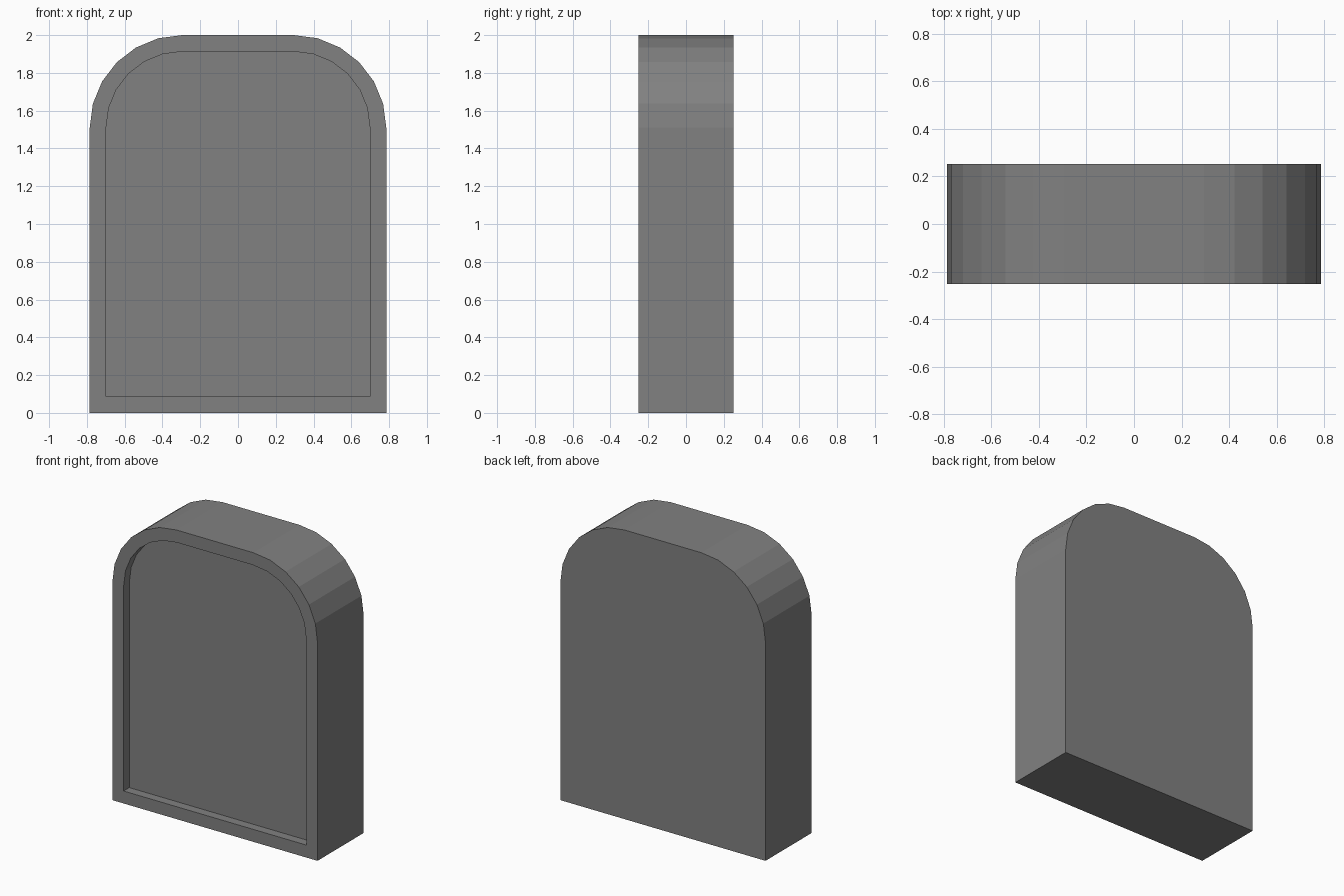
import bpy, bmesh
from math import sin, cos, radians

if "Cube" in bpy.data.objects:
    bpy.data.objects.remove(bpy.data.objects["Cube"])

HALF_W, HEIGHT, HALF_D = 0.785, 2.0, 0.252
RADIUS, STEPS = 0.49, 6
RIM, RECESS = 0.086, 0.062

# Right half of the outline: square foot, rounded shoulder
right = [(HALF_W, 0.0)]
for i in range(STEPS + 1):
    a = radians(90 * i / STEPS)
    right.append((HALF_W - RADIUS + RADIUS * cos(a), HEIGHT - RADIUS + RADIUS * sin(a)))
outline = right + [(-x, z) for x, z in reversed(right)]

# Slab: outline extruded from front to back
bm = bmesh.new()
front = bm.faces.new([bm.verts.new((x, -HALF_D, z)) for x, z in outline])
ext = bmesh.ops.extrude_face_region(bm, geom=[front], use_keep_orig=True)
back_verts = [g for g in ext["geom"] if isinstance(g, bmesh.types.BMVert)]
bmesh.ops.translate(bm, verts=back_verts, vec=(0, 2 * HALF_D, 0))
bmesh.ops.recalc_face_normals(bm, faces=bm.faces)

# Recessed front panel inside an even rim
front = min(bm.faces, key=lambda f: f.calc_center_median().y)
bmesh.ops.inset_region(bm, faces=[front], thickness=RIM, use_even_offset=True)
walls = bmesh.ops.extrude_discrete_faces(bm, faces=[front])
bmesh.ops.translate(bm, verts=walls["faces"][0].verts, vec=(0, RECESS, 0))
bmesh.ops.recalc_face_normals(bm, faces=bm.faces)

mesh = bpy.data.meshes.new("headstone")
bm.to_mesh(mesh)
bm.free()
bpy.context.collection.objects.link(bpy.data.objects.new("headstone", mesh))

# Dark grey stone
stone = bpy.data.materials.new("stone")
stone.diffuse_color = (0.22, 0.22, 0.22, 1.0)
stone.use_nodes = True
stone.node_tree.nodes["Principled BSDF"].inputs["Base Color"].default_value = stone.diffuse_color
mesh.materials.append(stone)
